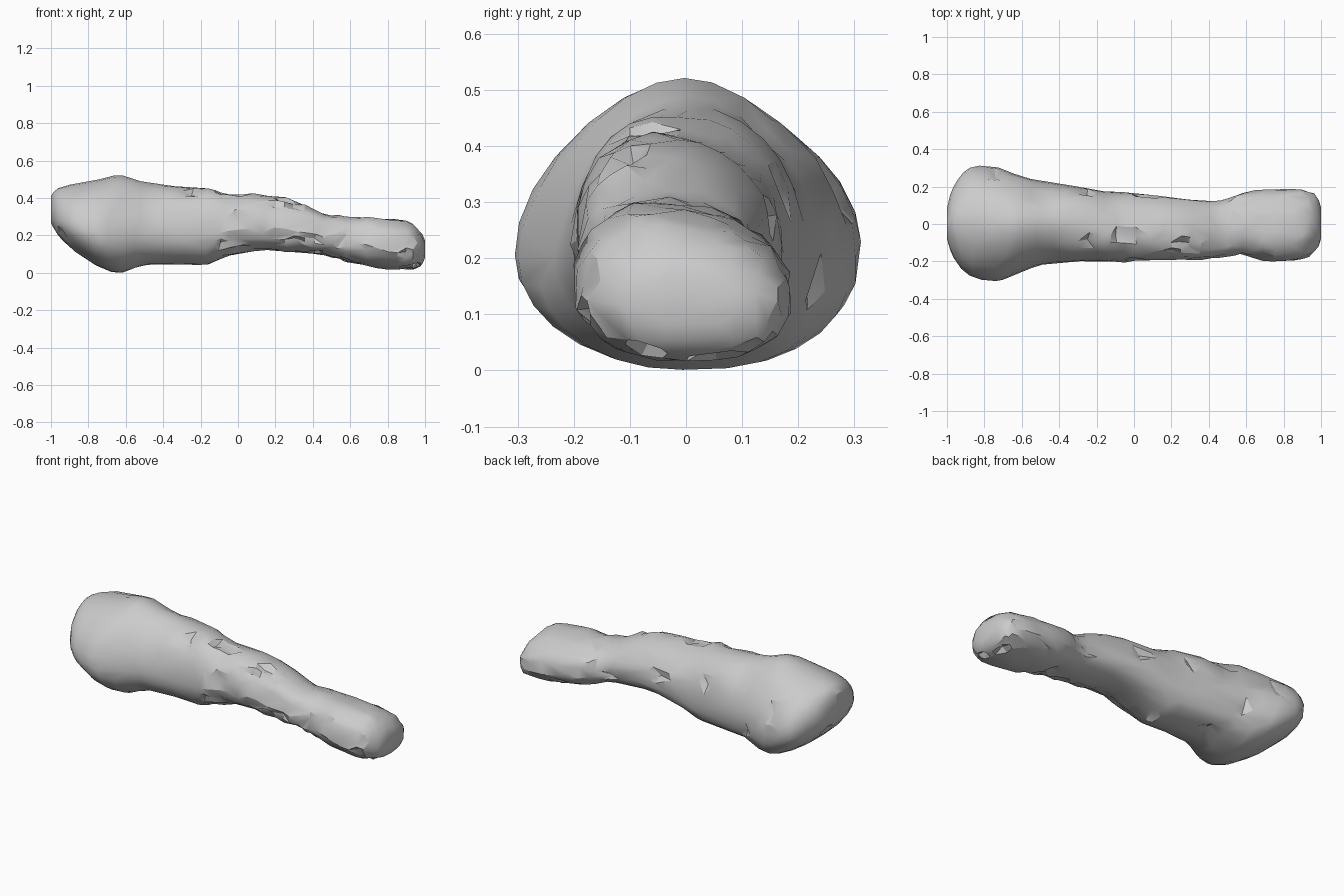
import bpy
import bmesh
import math
import random

random.seed(7)

if "Cube" in bpy.data.objects:
    bpy.data.objects.remove(bpy.data.objects["Cube"], do_unlink=True)

# Stations along the shaft: x, bottom, top, front edge, back edge
STATIONS = [
    (-1.0, .27, .41, -.08, .09),
    (-.965, .205, .45, -.18, .2),
    (-.88, .12, .475, -.275, .3),
    (-.74, .03, .5, -.305, .305),
    (-.63, 0, .522, -.27, .265),
    (-.5, .04, .485, -.22, .23),
    (-.3, .045, .46, -.2, .2),
    (-.16, .045, .45, -.2, .175),
    (-.05, .09, .42, -.2, .17),
    (.14, .12, .415, -.19, .15),
    (.3, .11, .385, -.19, .13),
    (.46, .095, .315, -.18, .125),
    (.58, .06, .3, -.165, .165),
    (.74, .03, .29, -.2, .185),
    (.9, .02, .27, -.185, .18),
    (.975, .035, .215, -.135, .15),
    (1.0, .08, .17, -.08, .09),
]
SIDES = 28
STEPS = 3


def catmull(a, b, c, d, t):
    """Smooth value between b and c."""
    return b + .5 * t * (c - a + t * (2 * a - 5 * b + 4 * c - d
                                      + t * (3 * (b - c) + d - a)))


def smooth_stations():
    """Subdivide the station list into an even flow of rings."""
    last = len(STATIONS) - 1
    for i in range(last):
        around = [STATIONS[min(max(i + k, 0), last)] for k in (-1, 0, 1, 2)]
        for s in range(STEPS):
            yield [catmull(*values, s / STEPS) for values in zip(*around)]
    yield STATIONS[last]


def power(value, exponent):
    """Signed power: below one squares a circle off, above one pinches it."""
    return math.copysign(abs(value) ** exponent, value)


def add_ring(bm, station):
    """Section with a narrow top at the thick end and a boxy lower back."""
    x, low, high, front, back = station
    middle = low + (high - low) * (.41 + .05 * x)
    centre, half = (front + back) / 2, (back - front) / 2
    ring = []
    for k in range(SIDES):
        angle = math.tau * k / SIDES
        up, side = math.sin(angle), math.cos(angle)
        if up > 0:
            exponent = 1.1 if x < -.4 else .92
            height = high - middle
        else:
            exponent = .78 if side > 0 else .94
            height = middle - low
        y = half * power(side, exponent)
        z = height * power(up, exponent)
        # The shaft's top slopes down towards the back
        if x > -.2 and up > 0:
            z -= .16 * y * up
        ring.append(bm.verts.new((x, centre + y, middle + z)))
    return ring


# Shaft body
bm = bmesh.new()
rings = [add_ring(bm, s) for s in smooth_stations()]
for first, second in zip(rings, rings[1:]):
    for k in range(SIDES):
        n = (k + 1) % SIDES
        bm.faces.new((first[k], first[n], second[n], second[k]))
for ring in (rings[0], rings[-1]):
    bmesh.ops.poke(bm, faces=[bm.faces.new(ring)])
bmesh.ops.recalc_face_normals(bm, faces=bm.faces)
bm.normal_update()

# Chips and rough facets, mostly on the front of the thin half
for v in bm.verts:
    x, y, z = v.co
    rough = -.1 < x < .96 and (y < -.06 or x > .5)
    if rough:
        v.co += v.normal * random.uniform(-.007, .007)
    if random.random() < (.05 if rough and y < 0 else .005):
        v.co -= v.normal * random.uniform(.015, .028)

mesh = bpy.data.meshes.new("bone_shaft")
bm.to_mesh(mesh)
bm.free()
bone = bpy.data.objects.new("bone_shaft", mesh)
bpy.context.collection.objects.link(bone)

# Single stone-grey colour
grey = bpy.data.materials.new("stone_grey")
grey.use_nodes = True
colour = (.6, .6, .6, 1)
grey.diffuse_color = colour
grey.node_tree.nodes["Principled BSDF"].inputs["Base Color"].default_value = colour
mesh.materials.append(grey)

# Irregular triangles, smooth except at chipped edges
bpy.ops.object.select_all(action="DESELECT")
bone.select_set(True)
bpy.context.view_layer.objects.active = bone
reduce = bone.modifiers.new("irregular_facets", "DECIMATE")
reduce.ratio = .5
bpy.ops.object.modifier_apply(modifier=reduce.name)
bpy.ops.object.shade_smooth_by_angle(angle=math.radians(28))
